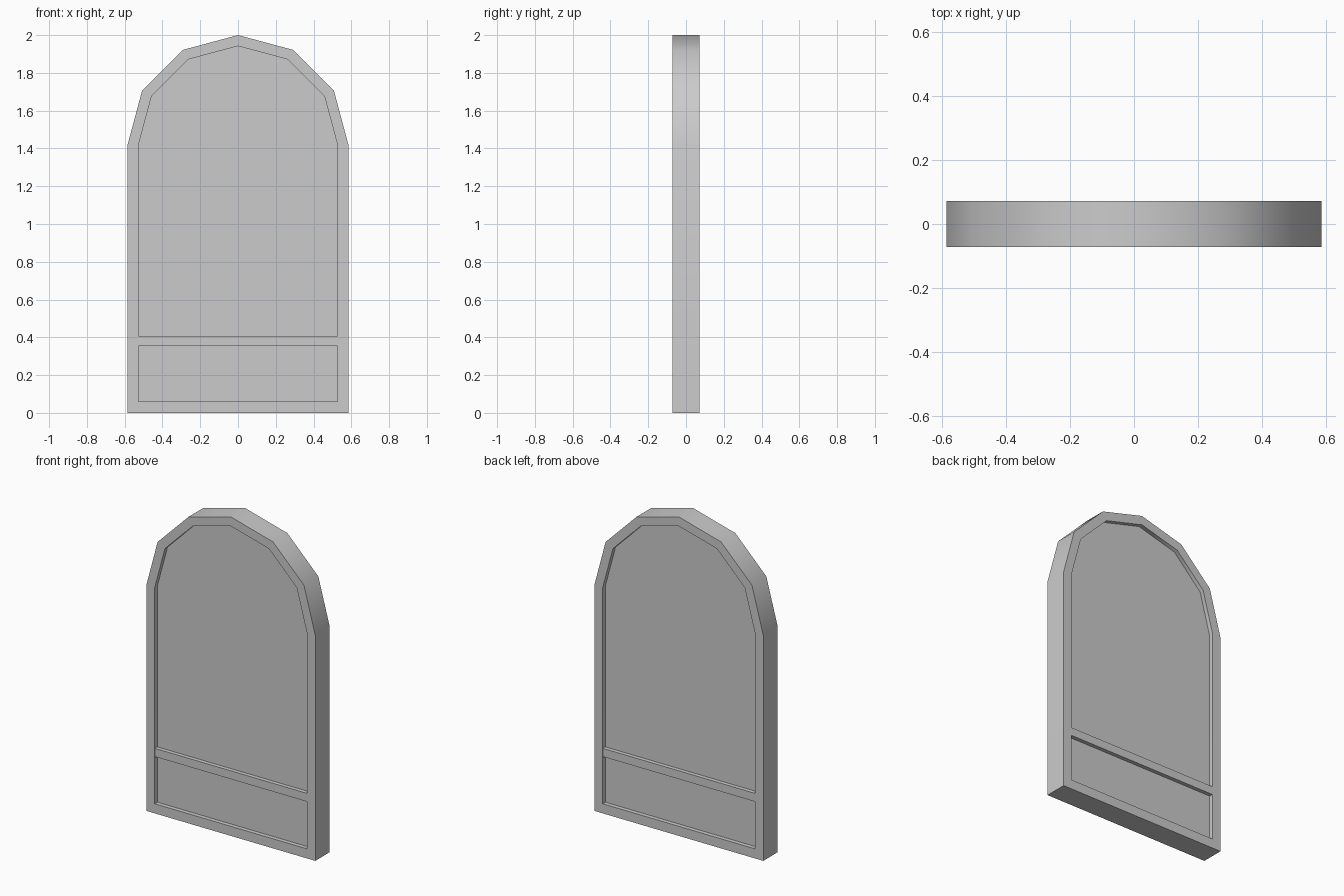
import bpy, bmesh, math

if "Cube" in bpy.data.objects:
    bpy.data.objects.remove(bpy.data.objects["Cube"])

SPRING = 1.414   # height where the arch starts


def arch(r, base):
    """Outline of an arched opening: two base corners and a six-sided half circle."""
    pts = [(-r, base), (r, base)]
    for i in range(7):
        a = math.pi * i / 6
        pts.append((r * math.cos(a), SPRING + r * math.sin(a)))
    return pts


def finish(name, bm):
    bmesh.ops.recalc_face_normals(bm, faces=bm.faces)
    mesh = bpy.data.meshes.new(name)
    bm.to_mesh(mesh)
    bm.free()
    obj = bpy.data.objects.new(name, mesh)
    bpy.context.collection.objects.link(obj)
    bpy.ops.object.select_all(action='DESELECT')
    obj.select_set(True)
    bpy.context.view_layer.objects.active = obj
    bpy.ops.object.shade_smooth_by_angle(angle=math.radians(35))
    return obj


def slab(name, pts, half):
    """Solid plate with the given xz outline."""
    bm = bmesh.new()
    front, back = [[bm.verts.new((x, y, z)) for x, z in pts] for y in (-half, half)]
    bm.faces.new(front)
    bm.faces.new(back[::-1])
    n = len(pts)
    for i in range(n):
        j = (i + 1) % n
        bm.faces.new((front[i], back[i], back[j], front[j]))
    return finish(name, bm)


def ring(name, outer, inner, half):
    """Rectangular section swept around matching outer and inner outlines."""
    bm = bmesh.new()
    loops = [[bm.verts.new((x, y, z)) for x, z in pts]
             for pts, y in ((outer, -half), (outer, half), (inner, half), (inner, -half))]
    n = len(outer)
    for k in range(4):
        a, b = loops[k], loops[(k + 1) % 4]
        for i in range(n):
            j = (i + 1) % n
            bm.faces.new((a[i], a[j], b[j], b[i]))
    return finish(name, bm)


# Arched outer frame
ring("window_frame", arch(0.586, 0.0), arch(0.528, 0.06), 0.0715)

# Recessed pane, visible from both sides
slab("pane", arch(0.53, 0.058), 0.045)

# Horizontal crossbar
slab("crossbar", [(-0.528, 0.355), (0.528, 0.355), (0.528, 0.407), (-0.528, 0.407)], 0.07)
